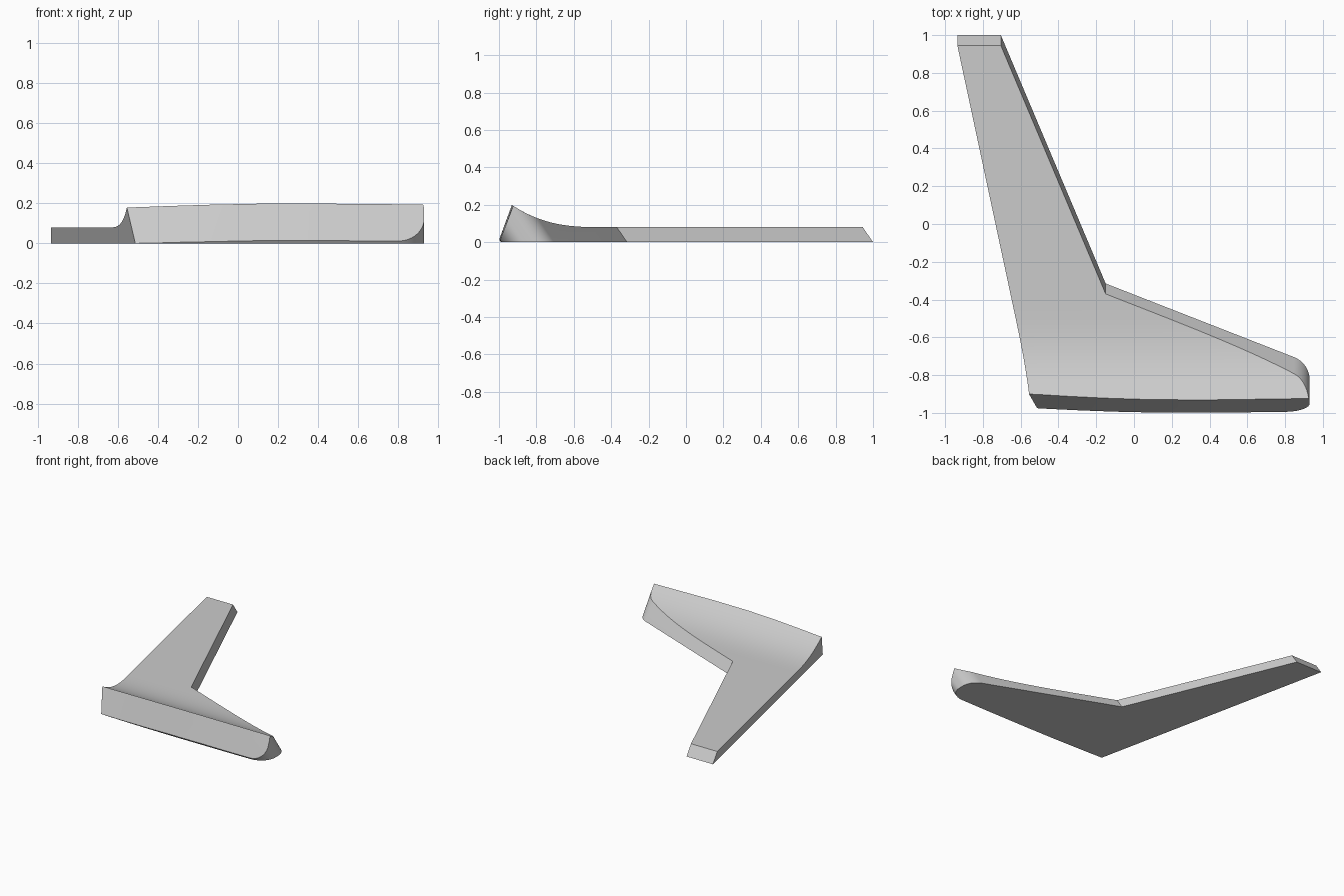
import bpy, bmesh, math

if "Cube" in bpy.data.objects:
    bpy.data.objects.remove(bpy.data.objects["Cube"])

SHEAR = -0.69   # side walls lean towards -y as they rise

def add_object(name, bm):
    bmesh.ops.recalc_face_normals(bm, faces=bm.faces)
    mesh = bpy.data.meshes.new(name)
    bm.to_mesh(mesh)
    bm.free()
    ob = bpy.data.objects.new(name, mesh)
    bpy.context.collection.objects.link(ob)
    return ob

def arc(cx, cy, rx, ry, a0, a1, n):
    return [(cx + rx * math.cos(math.radians(a0 + (a1 - a0) * i / n)),
             cy + ry * math.sin(math.radians(a0 + (a1 - a0) * i / n))) for i in range(n + 1)]

# Leaning V-shaped slab with a rounded tip
outline = [(-0.935, 1.0), (-0.513, -0.975), (-0.35, -0.981), (-0.1, -0.987), (0.2, -0.989), (0.6, -0.988)]
outline += arc(0.80, -0.865, 0.13, 0.121, -90, 0, 14)
outline += arc(0.80, -0.825, 0.13, 0.129, 0, 68, 12)
outline += [(-0.15, -0.315), (-0.705, 1.0)]
bm = bmesh.new()
bottom = [bm.verts.new((x, y, 0)) for x, y in outline]
top = [bm.verts.new((x, y + SHEAR * 0.3, 0.3)) for x, y in outline]
bm.faces.new(bottom)
bm.faces.new(top)
n = len(outline)
for i in range(n):
    j = (i + 1) % n
    bm.faces.new((bottom[i], bottom[j], top[j], top[i]))
blade = add_object("angled_blade", bm)

# Cutter: side profile with upswept lip, lofted across x
def lip(y):
    return 0.08 + 0.115 * (max(0.0, -0.45 - y) / 0.475) ** 2.72

bm = bmesh.new()
columns = [(-1.2, -0.95), (-0.515, -0.975), (-0.35, -0.985), (-0.15, -0.995),
           (0.1, -1.003), (0.4, -1.004), (0.7, -1.0), (1.2, -0.993)]
rings = []
for x, front in columns:
    edge = front + 0.073
    z = lip(edge)
    slope = (edge - front) / z
    pts = [(front - 0.1 * slope, -0.1), (edge, z)]
    for i in range(1, 21):
        y = edge + (-0.45 - edge) * i / 20
        pts.append((y, lip(y)))
    pts += [(1.3, 0.08), (1.3, -0.1)]
    rings.append([bm.verts.new((x, y, z)) for y, z in pts])
for a, b in zip(rings, rings[1:]):
    for i in range(len(a)):
        j = (i + 1) % len(a)
        bm.faces.new((a[i], a[j], b[j], b[i]))
bm.faces.new(rings[0])
bm.faces.new(rings[-1])
bmesh.ops.triangulate(bm, faces=bm.faces)
cutter = add_object("profile_cutter", bm)
cutter.hide_render = True

# Trim the slab and keep only the result
bpy.context.view_layer.objects.active = blade
blade.select_set(True)
mod = blade.modifiers.new("trim", 'BOOLEAN')
mod.operation = 'INTERSECT'
mod.solver = 'EXACT'
mod.object = cutter
bpy.ops.object.modifier_apply(modifier=mod.name)
bpy.data.objects.remove(cutter)

grey = bpy.data.materials.new("light grey")
grey.diffuse_color = (0.6, 0.6, 0.6, 1)
grey.use_nodes = True
grey.node_tree.nodes["Principled BSDF"].inputs["Base Color"].default_value = grey.diffuse_color
blade.data.materials.clear()
blade.data.materials.append(grey)
for p in blade.data.polygons:
    p.material_index = 0
bpy.ops.object.shade_smooth_by_angle(angle=math.radians(25))
